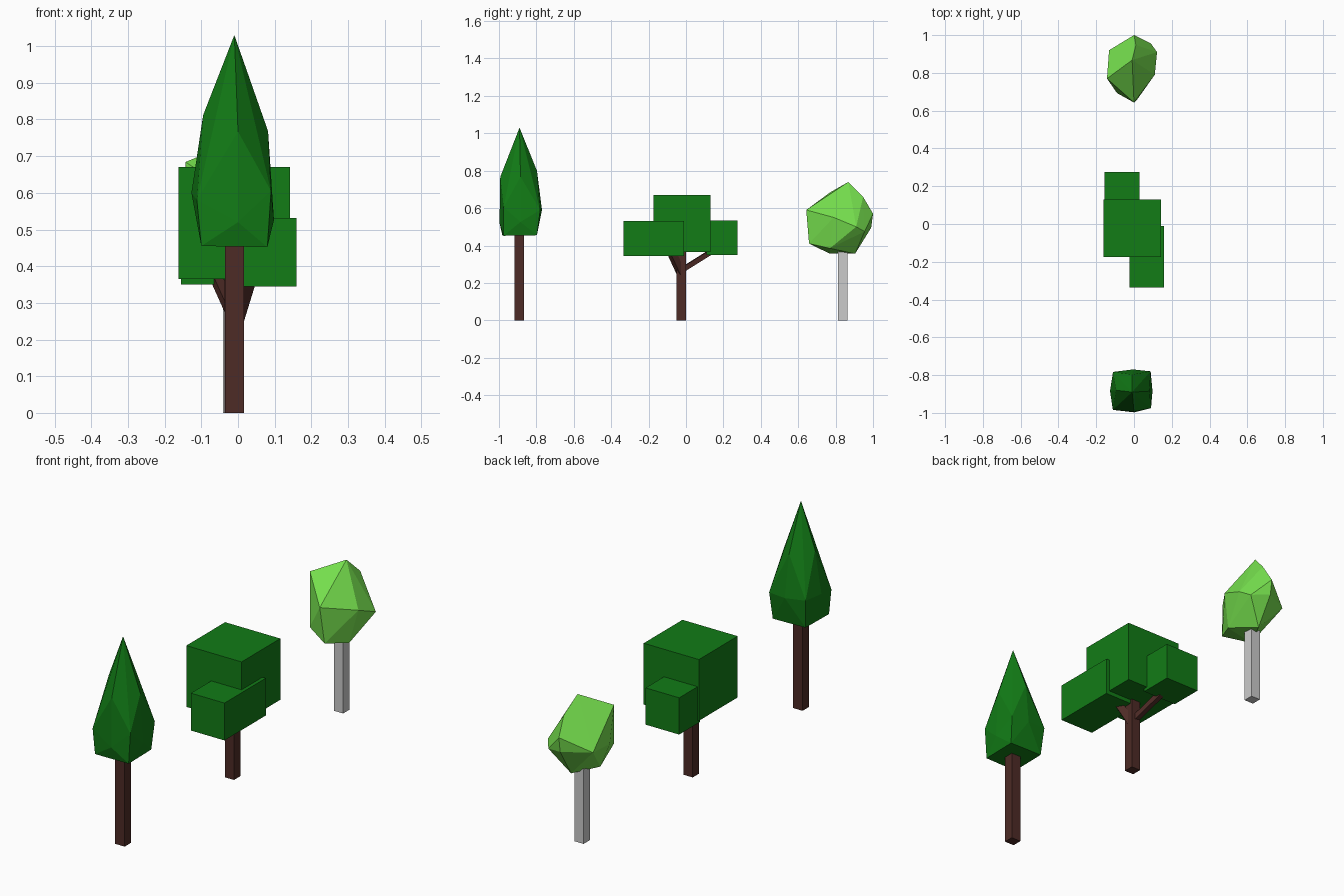
import bpy, bmesh
from mathutils import Vector

if "Cube" in bpy.data.objects:
    bpy.data.objects.remove(bpy.data.objects["Cube"])


def material(name, rgb):
    m = bpy.data.materials.new(name)
    m.diffuse_color = (*rgb, 1)
    m.use_nodes = True
    m.node_tree.nodes["Principled BSDF"].inputs["Base Color"].default_value = m.diffuse_color
    return m


BARK = material("bark", (0.075, 0.024, 0.019))
DARK = material("dark_leaves", (0.006, 0.2, 0.008))
LIGHT = material("light_leaves", (0.18, 0.74, 0.075))


def finish(name, bm, mat):
    bmesh.ops.recalc_face_normals(bm, faces=bm.faces)
    me = bpy.data.meshes.new(name)
    bm.to_mesh(me)
    bm.free()
    if mat:
        me.materials.append(mat)
    ob = bpy.data.objects.new(name, me)
    bpy.context.collection.objects.link(ob)
    return ob


def box(name, lo, hi, mat):
    bm = bmesh.new()
    bmesh.ops.create_cube(bm, size=1)
    lo, hi = Vector(lo), Vector(hi)
    for v in bm.verts:
        v.co = (lo + hi) / 2 + v.co * (hi - lo)
    return finish(name, bm, mat)


def faceted(name, points, mat):
    bm = bmesh.new()
    for p in points:
        bm.verts.new(p)
    res = bmesh.ops.convex_hull(bm, input=bm.verts)
    loose = [v for v in bm.verts if not v.link_faces]
    bmesh.ops.delete(bm, geom=loose, context='VERTS')
    return finish(name, bm, mat)


def branch(name, a, b, width, mat):
    bm = bmesh.new()
    a, b = Vector(a), Vector(b)
    bmesh.ops.create_cube(bm, size=1)
    rot = (b - a).to_track_quat('Z', 'X')
    for v in bm.verts:
        c = v.co.copy()
        v.co = (a + b) / 2 + rot @ Vector((c.x * width, c.y * width, c.z * (b - a).length))
    return finish(name, bm, mat)


# Conifer: square trunk and pointed faceted crown
box("conifer_trunk", (-.035, -.916, 0), (.017, -.867, .47), BARK)
faceted("conifer_crown", [
    (-.01, -.89, 1.03),
    # upper edge midpoints
    (0, -.993, .767), (.082, -.885, .768), (-.01, -.797, .80), (-.095, -.88, .812),
    # shoulder corners
    (-.112, -.984, .58), (.09, -.975, .605), (.088, -.780, .59), (-.111, -.783, .60),
    # side centres
    (0, -.997, .52), (.098, -.885, .526), (-.005, -.77, .59), (-.127, -.884, .60),
    # base corners
    (-.1, -.982, .455), (.08, -.975, .452), (.08, -.797, .455), (-.1, -.797, .458),
], DARK)

# Broad tree: trunk, two branches, three leaf blocks
box("broad_trunk", (-.037, -.05, 0), (.013, 0, .38), BARK)
branch("broad_branch_front", (-.01, -.025, .25), (.03, -.085, .38), .036, BARK)
branch("broad_branch_back", (-.015, -.02, .27), (-.06, .14, .37), .026, BARK)
box("broad_leaves_top", (-.162, -.175, .365), (.142, .13, .67), DARK)
box("broad_leaves_front", (-.025, -.335, .345), (.16, -.01, .531), DARK)
box("broad_leaves_back", (-.155, .11, .35), (.03, .275, .533), DARK)

# Pale tree: grey trunk and irregular faceted crown
box("pale_trunk", (-.041, .814, 0), (.009, .864, .37), None)
faceted("pale_crown", [
    (-.01, .868, .74),
    (-.143, .77, .684), (.01, .947, .66), (0, 1.0, .57),
    (0, .643, .59), (.11, .79, .55), (.122, .91, .5),
    (.09, .955, .475), (0, .99, .495), (-.132, .92, .5), (-.14, .80, .5),
    (.016, .658, .41), (-.09, .693, .45), (.073, .77, .385),
    (-.067, .77, .356), (0, .904, .356),
], LIGHT)
